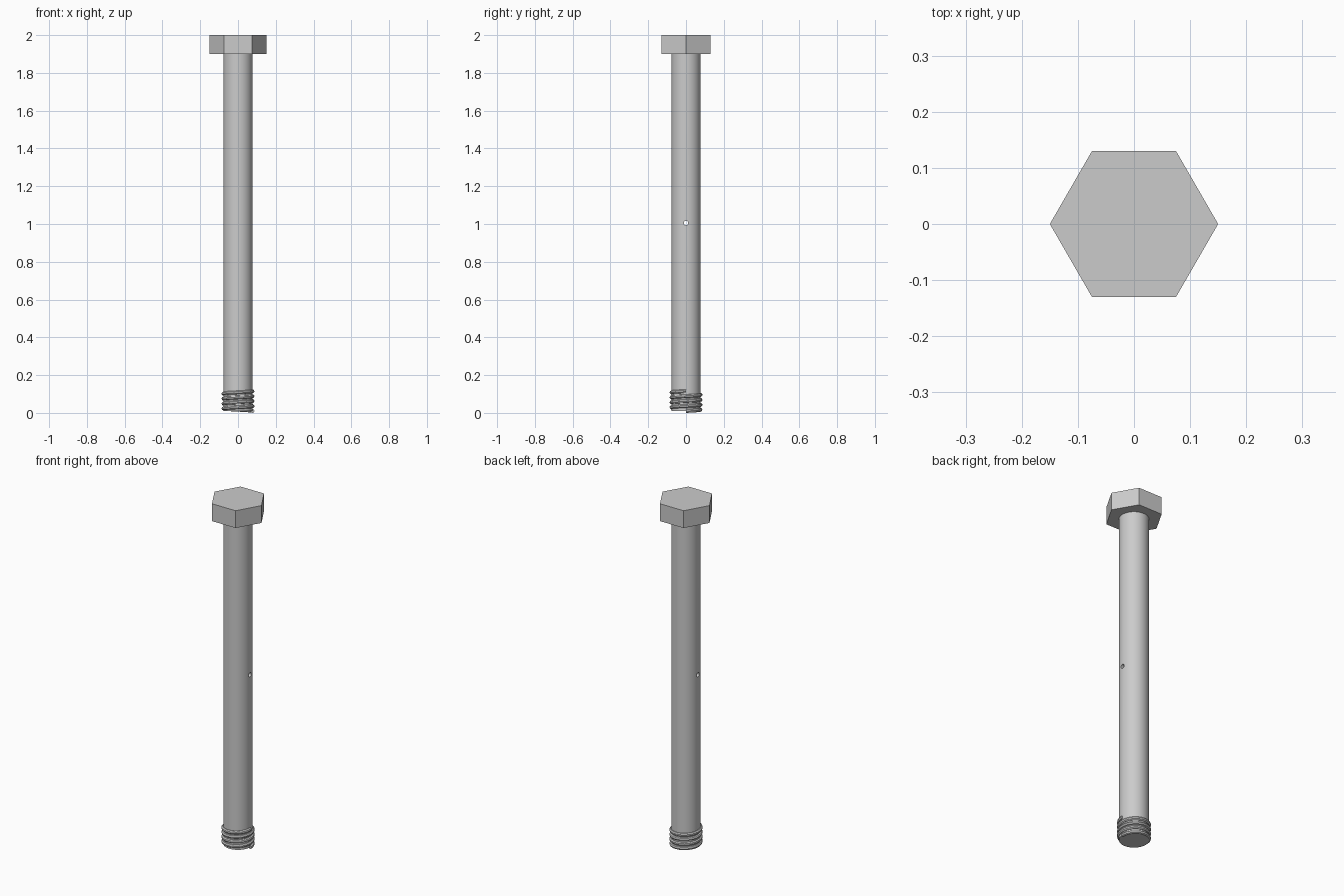
import bpy
import math

if "Cube" in bpy.data.objects:
    bpy.data.objects.remove(bpy.data.objects["Cube"])

SHANK_R, BASE_Z, HEAD_Z, TOP_Z = 0.077, 0.01, 1.90, 2.0
HOLE_R, THREAD_R, TURNS, PITCH = 0.012, 0.01, 4, 0.0262


def cylinder(name, sides, radius, z0, z1):
    bpy.ops.mesh.primitive_cylinder_add(vertices=sides, radius=radius,
                                        depth=z1 - z0, location=(0, 0, (z0 + z1) / 2))
    ob = bpy.context.object
    ob.name = name
    return ob


# Hexagonal head, corners on the x axis
head = cylinder("hex_head", 6, 0.15, HEAD_Z, TOP_Z)
head.rotation_euler.z = math.pi / 6

# Round shank
shank = cylinder("shank", 64, SHANK_R, BASE_Z, HEAD_Z)

# Cross hole drilled along x at mid length
cutter = cylinder("hole_cutter", 24, HOLE_R, -0.2, 0.2)
cutter.rotation_euler.y = math.pi / 2
cutter.location.z = (BASE_Z + TOP_Z) / 2
cutter.hide_render = True
cutter.hide_viewport = False
cutter.display_type = 'WIRE'
bpy.context.view_layer.objects.active = shank
cut = shank.modifiers.new("cross_hole", 'BOOLEAN')
cut.operation = 'DIFFERENCE'
cut.solver = 'EXACT'
cut.object = cutter
bpy.ops.object.modifier_apply(modifier=cut.name)
bpy.data.objects.remove(cutter, do_unlink=True)

# Right-handed helical thread at the lower end
curve = bpy.data.curves.new("thread", 'CURVE')
curve.dimensions = '3D'
curve.bevel_depth = THREAD_R
curve.bevel_resolution = 2
curve.use_fill_caps = True
steps = TURNS * 48
spline = curve.splines.new('POLY')
spline.points.add(steps)
for i, p in enumerate(spline.points):
    a = 2 * math.pi * TURNS * i / steps
    z = BASE_Z + PITCH * TURNS * i / steps
    p.co = (SHANK_R * math.cos(a), SHANK_R * math.sin(a), z, 1)
thread = bpy.data.objects.new("thread", curve)
bpy.context.collection.objects.link(thread)
bpy.ops.object.select_all(action='DESELECT')
thread.select_set(True)
bpy.context.view_layer.objects.active = thread
bpy.ops.object.convert(target='MESH')
thread = bpy.context.object
thread.name = "thread"

# Smooth the round parts
for ob in (shank, thread):
    bpy.ops.object.select_all(action='DESELECT')
    ob.select_set(True)
    bpy.context.view_layer.objects.active = ob
    bpy.ops.object.shade_smooth_by_angle(angle=math.radians(35))
